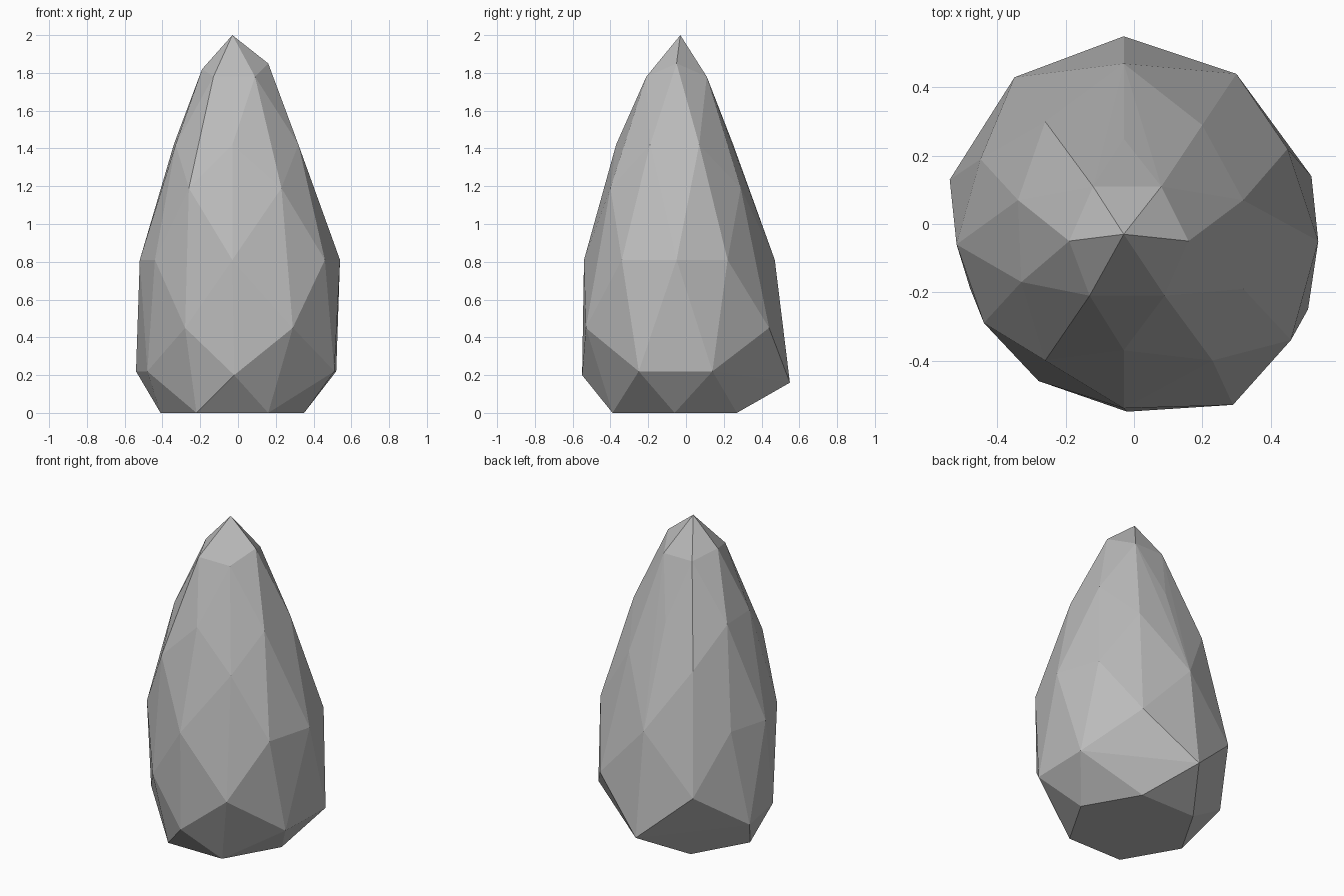
import bpy
import bmesh
import math

default_cube = bpy.data.objects.get("Cube")
if default_cube:
    bpy.data.objects.remove(default_cube, do_unlink=True)


def flat_material(name, value):
    """Plain matte grey."""
    material = bpy.data.materials.new(name)
    material.use_nodes = True
    colour = (value, value, value, 1)
    material.diffuse_color = colour
    shader = material.node_tree.nodes["Principled BSDF"]
    shader.inputs["Base Color"].default_value = colour
    shader.inputs["Roughness"].default_value = 1
    return material


def add_ring(mesh, height, outline):
    """Add one horizontal ring of corners."""
    for x, y in outline:
        mesh.verts.new((x, y, height))


def regular_outline(centre_x, centre_y, radius, sides):
    """Corners of a regular polygon."""
    step = math.tau / sides
    return [(centre_x + radius * math.cos(i * step),
             centre_y + radius * math.sin(i * step)) for i in range(sides)]


def finish_stone(mesh, name, material):
    """Wrap the corners in flat facets and make the object."""
    hull = bmesh.ops.convex_hull(mesh, input=mesh.verts[:])
    loose = set(hull["geom_interior"]) | set(hull["geom_unused"])
    inner = [item for item in loose if isinstance(item, bmesh.types.BMVert)]
    if inner:
        bmesh.ops.delete(mesh, geom=inner, context="VERTS")
    # Merge the triangles of the flat base into one facet
    bmesh.ops.dissolve_limit(mesh, angle_limit=math.radians(1),
                             verts=mesh.verts[:], edges=mesh.edges[:])
    bmesh.ops.recalc_face_normals(mesh, faces=mesh.faces[:])
    data = bpy.data.meshes.new(name)
    mesh.to_mesh(data)
    mesh.free()
    data.materials.append(material)
    stone = bpy.data.objects.new(name, data)
    bpy.context.collection.objects.link(stone)
    return stone


stone_grey = flat_material("stone grey", .5)
stone = bmesh.new()

# Tip and the small crown of facets below it
add_ring(stone, 2, [(-.03, -.03)])
add_ring(stone, 1.85, [(.16, -.05)])
add_ring(stone, 1.82, [(-.19, -.05)])
add_ring(stone, 1.78, [(.08, .11), (-.12, .11), (-.13, -.21), (.09, -.21)])

# Tapering shoulders
add_ring(stone, 1.42, [(.32, .07), (-.03, .25), (-.34, .07),
                       (-.33, -.17), (-.03, -.37), (.32, -.19)])
add_ring(stone, 1.19, [(.2, .29), (-.26, .3), (-.26, -.4), (.23, -.4)])

# Widest belt
add_ring(stone, .81, [(.54, -.05), (.45, .22), (-.03, .47), (-.45, .19),
                      (-.52, -.06), (-.44, -.29), (-.03, -.54), (.46, -.34)])

# Lower facets turning in towards the base
add_ring(stone, .45, [(.3, .44), (-.35, .43), (-.28, -.46), (.29, -.53)])
add_ring(stone, .22, [(.52, .14), (-.54, .13), (-.48, -.19), (.51, -.25)])
add_ring(stone, .2, [(-.02, -.55)])
add_ring(stone, .16, [(-.03, .55)])

# Flat six-sided base
add_ring(stone, 0, regular_outline(-.03, -.06, .38, 6))

finish_stone(stone, "standing_stone", stone_grey)
